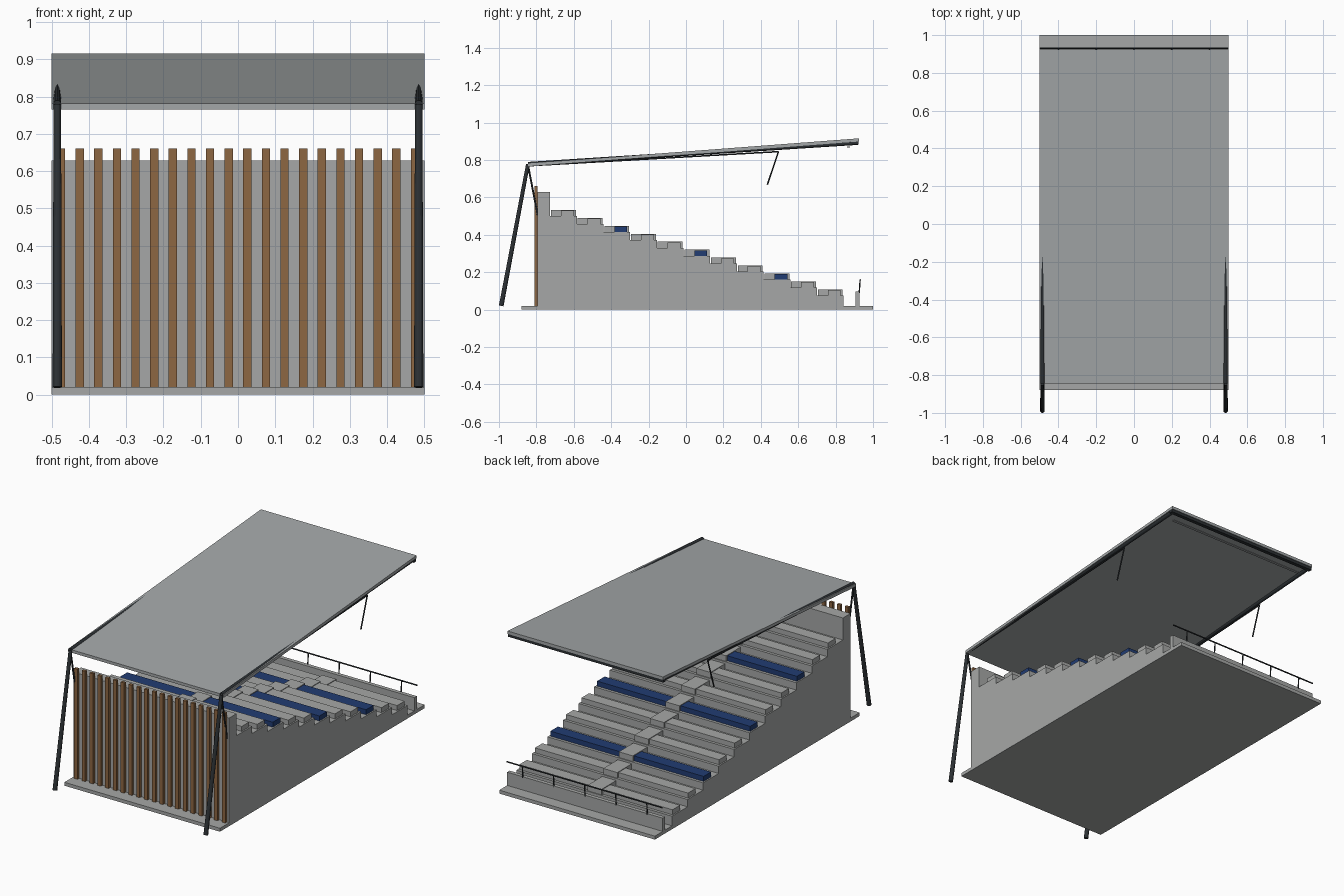
import bpy, bmesh, math
from mathutils import Vector

if "Cube" in bpy.data.objects:
    bpy.data.objects.remove(bpy.data.objects["Cube"])


def material(name, rgb):
    m = bpy.data.materials.new(name)
    m.diffuse_color = (*rgb, 1)
    m.use_nodes = True
    m.node_tree.nodes["Principled BSDF"].inputs["Base Color"].default_value = m.diffuse_color
    return m


CONCRETE = material("concrete grey", (0.38, 0.39, 0.385))
ROOF = material("roof grey", (0.37, 0.39, 0.395))
WOOD = material("brown wood", (0.27, 0.135, 0.055))
BLUE = material("seat blue", (0.015, 0.045, 0.17))
STEEL = material("dark steel", (0.025, 0.03, 0.034))


def finish(name, bm, mat):
    bmesh.ops.recalc_face_normals(bm, faces=bm.faces)
    me = bpy.data.meshes.new(name)
    bm.to_mesh(me)
    bm.free()
    me.materials.append(mat)
    ob = bpy.data.objects.new(name, me)
    bpy.context.collection.objects.link(ob)
    return ob


def extrude_profile(name, pts, x0, x1, mat):
    """Side profile of (y, z) points swept along x."""
    bm = bmesh.new()
    f = bm.faces.new([bm.verts.new((x0, y, z)) for y, z in pts])
    r = bmesh.ops.extrude_face_region(bm, geom=[f])
    vs = [v for v in r["geom"] if isinstance(v, bmesh.types.BMVert)]
    bmesh.ops.translate(bm, verts=vs, vec=(x1 - x0, 0, 0))
    return finish(name, bm, mat)


def box(name, x0, x1, y0, y1, z0, z1, mat):
    return extrude_profile(name, [(y0, z0), (y1, z0), (y1, z1), (y0, z1)], x0, x1, mat)


def rod(name, a, b, r1, mat, r2=None, sides=12):
    a, b = Vector(a), Vector(b)
    d = b - a
    bm = bmesh.new()
    bmesh.ops.create_cone(bm, cap_ends=True, segments=sides, radius1=r1,
                          radius2=r1 if r2 is None else r2, depth=d.length)
    bm.transform(d.to_track_quat('Z', 'Y').to_matrix().to_4x4())
    bmesh.ops.translate(bm, verts=bm.verts, vec=(a + b) / 2)
    return finish(name, bm, mat)


# ground slab
box("base_slab", -0.5, 0.5, -0.88, 1.0, 0, 0.02, CONCRETE)

# stepped stand body
ROWS, RUN, RISE, Y0, Z0 = 11, 0.1427, 0.0424, 0.843, 0.076
profile = [(-0.795, 0.02), (Y0, 0.02)]
for i in range(ROWS):
    z = Z0 + RISE * i
    profile += [(Y0 - RUN * i, z), (Y0 - RUN * (i + 1), z)]
top_y = Y0 - RUN * ROWS
profile += [(top_y, 0.628), (-0.795, 0.628)]
extrude_profile("stand_body", profile, -0.5, 0.5, CONCRETE)

# benches either side of the centre aisle, and aisle steps
for i in range(ROWS):
    yf, z = Y0 - RUN * i, Z0 + RISE * i
    mat = BLUE if i in (2, 5, 8) else CONCRETE
    for s in (-1, 1):
        xa, xb = sorted((s * 0.03, s * 0.492))
        box("bench", xa, xb, yf - 0.085, yf - 0.016, z, z + 0.029, mat)
    box("aisle_step", -0.045, 0.045, yf - 0.138, yf - 0.005, z, z + 0.033, CONCRETE)

# timber slats on the rear wall
for i in range(20):
    x = -0.475 + 0.05 * i
    box("timber_slat", x - 0.011, x + 0.011, -0.811, -0.795, 0.02, 0.66, WOOD)

# low parapet with railing
box("parapet", -0.5, 0.5, 0.905, 0.928, 0.02, 0.097, CONCRETE)
rod("hand_rail", (-0.5, 0.931, 0.159), (0.5, 0.931, 0.159), 0.004, STEEL, sides=8)
for i in range(5):
    x = -0.4 + 0.2 * i
    rod("rail_post", (x, 0.926, 0.09), (x, 0.931, 0.159), 0.0035, STEEL, sides=8)

# sloping roof
extrude_profile("roof", [(-0.845, 0.765), (0.925, 0.899), (0.925, 0.916), (-0.845, 0.782)],
                -0.5, 0.5, ROOF)

# roof frame on both sides
for s in (-1, 1):
    x = s * 0.485
    rod("leg", (x, -0.988, 0.02), (x, -0.845, 0.778), 0.0125, STEEL, 0.01)
    rod("roof_beam", (x, -0.845, 0.779), (x, 0.92, 0.892), 0.011, STEEL)
    rod("wall_tie", (x, -0.845, 0.775), (x, -0.793, 0.505), 0.005, STEEL, sides=8)
    rod("lower_chord", (x, -0.845, 0.769), (x, 0.495, 0.845), 0.004, STEEL, sides=8)
    rod("hanging_strut", (x, 0.495, 0.847), (x, 0.435, 0.668), 0.004, STEEL, sides=8)

# cross beams under the open end of the roof
box("end_beam", -0.5, 0.5, 0.9, 0.922, 0.882, 0.9, STEEL)
box("light_strip", -0.45, 0.45, 0.86, 0.876, 0.868, 0.873, ROOF)
